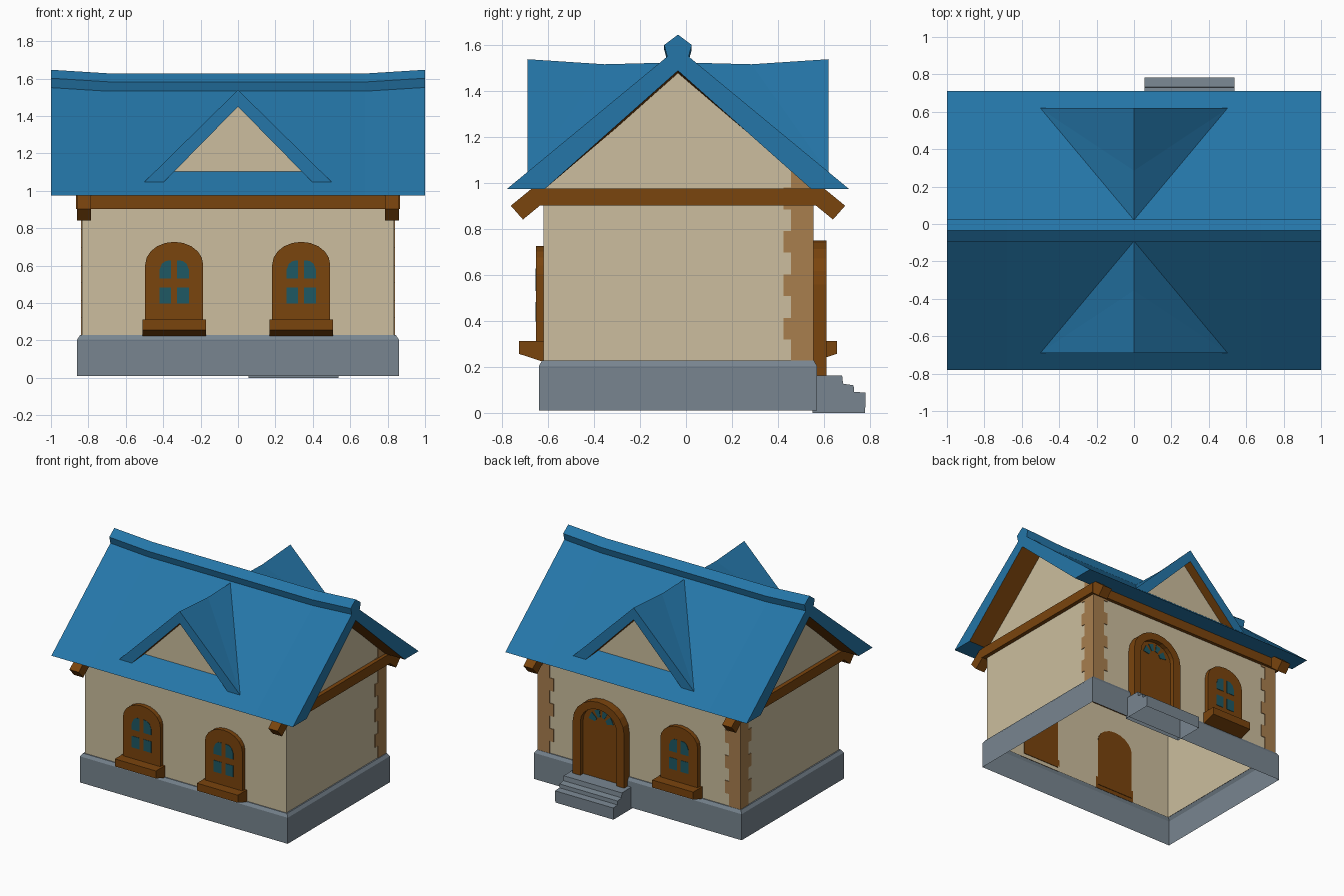
import bpy, bmesh, math

if "Cube" in bpy.data.objects:
    bpy.data.objects.remove(bpy.data.objects["Cube"])

def material(name, r, g, b):
    m = bpy.data.materials.new(name)
    m.diffuse_color = (r, g, b, 1)
    m.use_nodes = True
    m.node_tree.nodes["Principled BSDF"].inputs["Base Color"].default_value = m.diffuse_color
    return m

BLUE = material("roof_blue", 0.018, 0.181, 0.392)
CREAM = material("plaster_cream", 0.604, 0.515, 0.342)
WOOD = material("dark_wood", 0.195, 0.058, 0.004)
STONE = material("grey_stone", 0.188, 0.235, 0.279)
TAN = material("corner_stone_tan", 0.392, 0.209, 0.076)
GLASS = material("teal_glass", 0.013, 0.098, 0.127)

YC = -0.035                # middle of the house in y
WX, WY = 0.835, 0.585      # wall half sizes


def build(name, verts, faces, mats, rule=None, drop=None):
    """Mesh object; rule(face) picks the material, drop(face) removes faces."""
    bm = bmesh.new()
    vs = [bm.verts.new(v) for v in verts]
    for f in faces:
        bm.faces.new([vs[i] for i in f])
    bmesh.ops.recalc_face_normals(bm, faces=bm.faces[:])
    bm.normal_update()
    for f in bm.faces:
        if rule:
            f.material_index = rule(f)
    if drop:
        bmesh.ops.delete(bm, geom=[f for f in bm.faces if drop(f)], context='FACES')
    me = bpy.data.meshes.new(name)
    bm.to_mesh(me)
    bm.free()
    for m in mats:
        me.materials.append(m)
    ob = bpy.data.objects.new(name, me)
    bpy.context.collection.objects.link(ob)
    return ob


def loft(name, rings, mats, caps=True, **kw):
    n = len(rings[0])
    verts = [p for r in rings for p in r]
    faces = [(k * n + i, k * n + (i + 1) % n, (k + 1) * n + (i + 1) % n, (k + 1) * n + i)
             for k in range(len(rings) - 1) for i in range(n)]
    if caps:
        faces += [tuple(range(n)), tuple(range(len(verts) - n, len(verts)))]
    return build(name, verts, faces, mats, **kw)


def prism_x(name, prof, a, b, mat, **kw):      # profile in (y, z)
    return loft(name, [[(x, y, z) for y, z in prof] for x in (a, b)], [mat], **kw)


def prism_y(name, prof, a, b, mat, **kw):      # profile in (x, z)
    return loft(name, [[(x, y, z) for x, z in prof] for y in (a, b)], [mat], **kw)


def rect(x0, x1, z0, z1):
    return [(x0, z0), (x1, z0), (x1, z1), (x0, z1)]


def arch(cx, w, z0, spring, rise, n=10):
    pts = [(cx + w, z0)]
    pts += [(cx + w * math.cos(math.pi * i / n), spring + rise * math.sin(math.pi * i / n))
            for i in range(n + 1)]
    return pts + [(cx - w, z0)]


facing_down = lambda f: f.normal.z < -0.9

# stone base: open ring with a bevelled top
ring = lambda hx, hy, z: [(sx * hx, YC + sy * hy, z)
                          for sx, sy in ((-1, -1), (1, -1), (1, 1), (-1, 1))]
loft("stone_base", [ring(0.86, 0.605, 0.01), ring(0.86, 0.605, 0.205),
                    ring(0.845, 0.592, 0.228), ring(WX, WY, 0.228)], [STONE], caps=False)

# plaster walls with gables, open below
prism_x("walls", [(YC - WY, 0.22), (YC + WY, 0.22), (YC + WY, 0.99), (YC, 1.5), (YC - WY, 0.99)],
        -WX, WX, CREAM, drop=facing_down)

# main roof, ridge sagging between the ends, wooden underside
STATIONS = ((-1, 0), (-0.68, -0.02), (0.68, -0.02), (1, 0))
roof = [[(x, YC + d, z) for d, z in ((-0.745, 0.975), (0, 1.59 + s), (0.745, 0.975),
                                     (0.58, 0.975), (0, 1.49 + s), (-0.58, 0.975))]
        for x, s in STATIONS]
loft("main_roof", roof, [BLUE, WOOD], rule=lambda f: int(-0.95 < f.normal.z < -0.3))
cap = ((0, 1.647), (0.06, 1.602), (0.045, 1.545), (0.045, 1.52), (-0.045, 1.52),
       (-0.045, 1.545), (-0.06, 1.602))
loft("ridge_cap", [[(x, YC + d, z + s) for d, z in cap] for x, s in STATIONS], [BLUE])

# beams under the eaves and rafter ends at the corners
for s in (-1, 1):
    prism_x("eave_beam", rect(*sorted((YC + s * 0.58, YC + s * 0.61)), 0.902, 0.977), -0.865, 0.865, WOOD)
    prism_y("gable_beam", rect(*sorted((s * 0.83, s * 0.865)), 0.902, 0.977), YC - 0.61, YC + 0.61, WOOD)
    for t in (-1, 1):
        prism_x("rafter_end", [(YC + t * d, z) for d, z in
                               ((0.58, 0.98), (0.635, 0.978), (0.728, 0.902), (0.675, 0.842), (0.58, 0.92))],
                s * 0.785, s * 0.862, WOOD)

# dormers on both roof slopes
for s, side in ((-1, "front"), (1, "back")):
    P = lambda pts: [(x, YC + s * d, z) for x, d, z in pts]
    shell = P([(-0.505, 0.655, 1.043), (0.505, 0.655, 1.043), (0, 0.655, 1.54), (0, 0.32, 1.518),
               (0, 0.05, 1.525), (-0.40, 0.655, 1.043), (0.40, 0.655, 1.043), (0, 0.655, 1.45)])
    build(side + "_dormer_roof", shell,
          [(0, 2, 3), (0, 3, 4), (1, 3, 2), (1, 4, 3), (0, 5, 7, 2), (1, 2, 7, 6)], [BLUE])
    build(side + "_dormer_soffit",
          P([(x, d, z) for d in (0.655, 0.58) for x, z in ((-0.40, 1.043), (0, 1.45), (0.40, 1.043))]),
          [(0, 1, 4, 3), (1, 2, 5, 4)], [WOOD])
    build(side + "_dormer_gable", P([(-0.42, WY, 1.04), (0.42, WY, 1.04), (0, WY, 1.46)]),
          [(0, 1, 2)], [CREAM])


# arched windows with four panes and a sill
def window(cx, s):
    wall = YC + s * WY
    front = wall + s * 0.033
    prism_y("window_frame", arch(cx, 0.155, 0.25, 0.605, 0.122), wall - s * 0.004, front, WOOD)
    prism_x("window_sill", [(wall + s * d, z) for d, z in
                            ((0, 0.313), (0.107, 0.313), (0.107, 0.257), (0, 0.222))],
            cx - 0.17, cx + 0.17, WOOD)
    for m in (-1, 1):
        low = rect(0.016, 0.08, 0.397, 0.482)
        high = [(0.016, 0.53), (0.08, 0.53), (0.08, 0.575), (0.066, 0.61), (0.045, 0.625), (0.016, 0.628)]
        for pane in (low, high):
            prism_y("window_pane", [(cx + m * x, z) for x, z in pane], front - s * 0.002, front + s * 0.003, GLASS)


window(-0.341, -1)
window(0.338, -1)
window(-0.35, 1)

# back door: arched frame, recessed leaf, fan of panes
DX, BACK = 0.297, YC + WY
inner = arch(DX, 0.15, 0.16, 0.565, 0.13)
prism_y("door_frame", arch(DX, 0.213, 0.16, 0.56, 0.19) + inner[::-1], BACK - 0.004, 0.612, WOOD)
prism_y("door_leaf", inner, BACK - 0.004, 0.578, WOOD)
for m in (-1, 1):
    for a0, a1 in ((10, 42), (58, 82)):
        pts = [(r, a) for r, a in ((0.05, a0), (0.105, a0), (0.105, a1), (0.05, a1))]
        prism_y("door_pane", [(DX + m * r * math.cos(math.radians(a)), 0.575 + r * math.sin(math.radians(a)))
                              for r, a in pts], 0.576, 0.582, GLASS)

# entrance steps
prism_x("entrance_steps", [(0.55, 0.0), (0.78, 0.0), (0.782, 0.088), (0.732, 0.092), (0.73, 0.12),
                           (0.684, 0.127), (0.68, 0.162), (0.55, 0.164)],
        0.055, 0.537, STONE, drop=facing_down)


# toothed corner stones on both back corners, as thin plates
def toothed(edge, sign, rows, tail):
    pts = [(edge, 0.225)]
    for k in range(rows):
        u = edge - sign * (0.13 if k % 2 else 0.097)
        pts += [(u, 0.225 + k * 0.0945), (u, 0.225 + (k + 1) * 0.0945)]
    return pts + tail


for s in (-1, 1):
    prism_x("corner_stones_side", toothed(BACK + 0.005, 1, 8, [(0.458, 0.981), (0.458, 1.055), (0.555, 0.97)]),
            s * (WX - 0.001), s * (WX + 0.005), TAN)
    prism_y("corner_stones_back", toothed(s * (WX + 0.005), s, 8, [(s * (WX + 0.005), 0.981)]),
            BACK - 0.001, BACK + 0.005, TAN)
